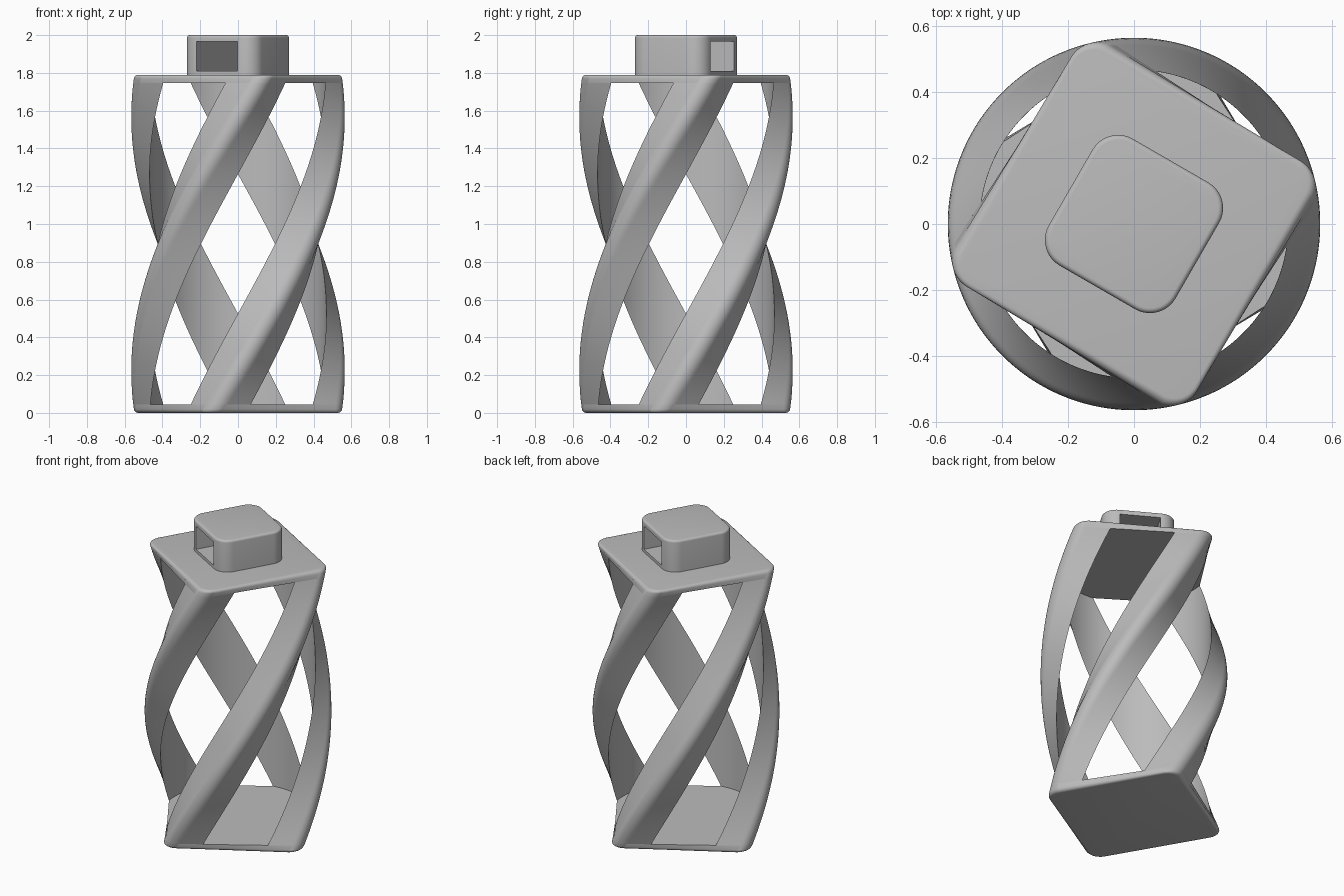
import bpy, bmesh, math
from mathutils import Matrix, Vector

old = bpy.data.objects.get("Cube")
if old:
    bpy.data.objects.remove(old, do_unlink=True)

HEIGHT, TWIST, START = 1.79, math.radians(120), math.radians(-60)
HALF, CORNER, BORE, PLATE = 0.425, 0.087, 0.468, 0.044

grey = bpy.data.materials.new("plain grey")
grey.use_nodes = True
colour = (0.5, 0.5, 0.5, 1)
grey.diffuse_color = colour
grey.node_tree.nodes["Principled BSDF"].inputs["Base Color"].default_value = colour


def corner_arc(half, radius, steps=10):
    """Rounded corner in the +x +y quadrant."""
    c = half - radius
    angles = [math.pi / 2 * i / steps for i in range(steps + 1)]
    return [Vector((c + radius * math.cos(a), c + radius * math.sin(a))) for a in angles]


def rounded_square(half, radius):
    return [Matrix.Rotation(k * math.pi / 2, 2) @ p
            for k in range(4) for p in corner_arc(half, radius)]


def place(section, z, angle):
    turn = Matrix.Rotation(angle, 2)
    return [(*(turn @ p), z) for p in section]


def twist_at(z):
    return START + TWIST * z / HEIGHT


def loft(name, rings, capped=True):
    bm = bmesh.new()
    loops = [[bm.verts.new(p) for p in ring] for ring in rings]
    for low, high in zip(loops, loops[1:]):
        for i in range(len(low)):
            j = (i + 1) % len(low)
            bm.faces.new((low[i], low[j], high[j], high[i]))
    if capped:
        bm.faces.new(loops[0][::-1])
        bm.faces.new(loops[-1])
    mesh = bpy.data.meshes.new(name)
    bm.to_mesh(mesh)
    bm.free()
    mesh.materials.append(grey)
    obj = bpy.data.objects.new(name, mesh)
    bpy.context.collection.objects.link(obj)
    return obj


def smooth(obj):
    bpy.ops.object.select_all(action="DESELECT")
    obj.select_set(True)
    bpy.context.view_layer.objects.active = obj
    bpy.ops.object.shade_smooth_by_angle(angle=math.radians(35))


def edge_rounding(z, radius, top, steps=5):
    """Pairs of height and inset for a rounded rim ending at z."""
    pairs = []
    for i in range(steps + 1):
        a = math.pi / 2 * i / steps
        drop, inset = radius * (1 - math.sin(a)), radius * (1 - math.cos(a))
        pairs.append((z - drop if top else z + drop, inset))
    return pairs if top else pairs[::-1]


def slab(name, levels, half, radius, angle):
    return loft(name, [place(rounded_square(half - s, radius - s), z, angle(z))
                       for z, s in levels])


# End plates, rounded along their outer rims
rim = 0.02
smooth(slab("bottom_plate", edge_rounding(0, rim, False) + [(PLATE, 0)],
            HALF, CORNER, twist_at))
smooth(slab("top_plate", [(HEIGHT - PLATE, 0)] + edge_rounding(HEIGHT, rim, True),
            HALF, CORNER, twist_at))

# Twisted corner strands: rounded outside, cylindrical inside, knife edges
reach = math.sqrt(BORE ** 2 - HALF ** 2)
edge = math.atan2(reach, HALF)
outer = [Vector((HALF, reach))] + corner_arc(HALF, CORNER) + [Vector((reach, HALF))]
inner = []
for i in range(1, 10):
    a = math.pi / 2 - edge - (math.pi / 2 - 2 * edge) * i / 10
    inner.append(Vector((BORE * math.cos(a), BORE * math.sin(a))))
layers = 64
heights = [PLATE + (HEIGHT - 2 * PLATE) * i / layers for i in range(layers + 1)]
for k in range(4):
    strand = loft(f"strand_{k + 1}",
                  [place(outer + inner, z, twist_at(z) + k * math.pi / 2) for z in heights])
    smooth(strand)

# Hanging block with a rectangular slot through it
top_angle = START + TWIST
block = slab("top_block", [(HEIGHT - 0.01, 0)] + edge_rounding(2, 0.015, True),
             0.222, 0.09, lambda z: top_angle)
slot = [Vector(p) for p in ((-0.5, -0.125), (0.5, -0.125), (0.5, 0.125), (-0.5, 0.125))]
cutter = loft("slot_cutter", [place(slot, z, top_angle) for z in (1.81, 1.965)])
cutter.hide_render = True
cut = block.modifiers.new("slot", "BOOLEAN")
cut.object, cut.operation, cut.solver = cutter, "DIFFERENCE", "EXACT"
bpy.context.view_layer.update()
graph = bpy.context.evaluated_depsgraph_get()
carved = bpy.data.meshes.new_from_object(block.evaluated_get(graph))
block.modifiers.clear()
block.data = carved
bpy.data.objects.remove(cutter, do_unlink=True)
smooth(block)
